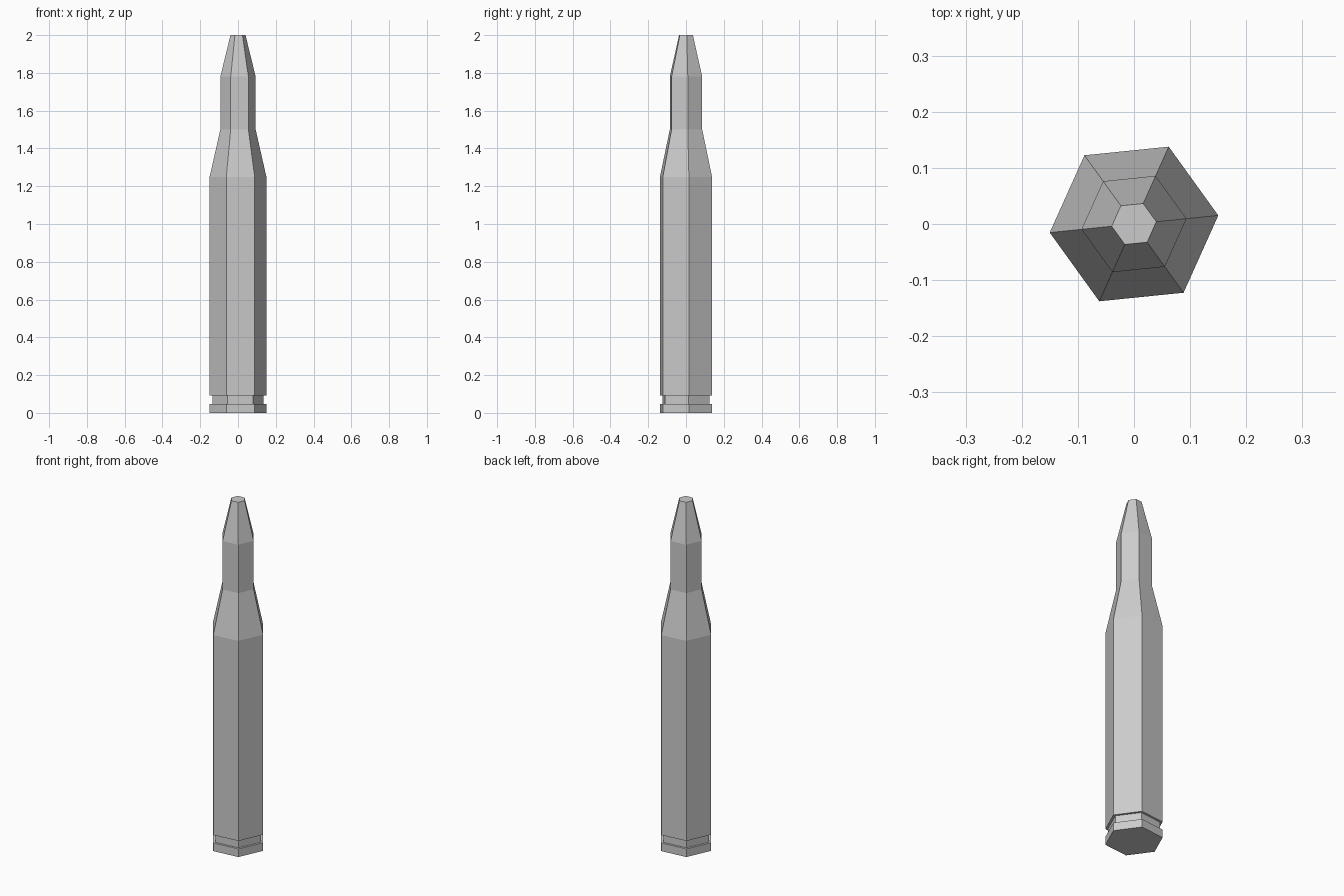
import bpy
import bmesh
from math import cos, sin, tau, radians

cube = bpy.data.objects.get("Cube")
if cube:
    bpy.data.objects.remove(cube, do_unlink=True)

SIDES = 6
TURN = radians(5.8)

grey = bpy.data.materials.new("plain_grey")
grey.use_nodes = True
colour = (0.6, 0.6, 0.6, 1)
grey.diffuse_color = colour
grey.node_tree.nodes["Principled BSDF"].inputs["Base Color"].default_value = colour


def lathe(name, profile, cap_bottom=False, cap_top=False):
    """Flat-sided solid from (radius, height) rings, bottom to top."""
    bm = bmesh.new()
    rings = []
    for r, z in profile:
        angles = [TURN + tau * i / SIDES for i in range(SIDES)]
        rings.append([bm.verts.new((r * cos(a), r * sin(a), z)) for a in angles])
    for low, high in zip(rings, rings[1:]):
        for i in range(SIDES):
            j = (i + 1) % SIDES
            bm.faces.new((low[i], low[j], high[j], high[i]))
    if cap_bottom:
        bm.faces.new(rings[0][::-1])
    if cap_top:
        bm.faces.new(rings[-1])
    mesh = bpy.data.meshes.new(name)
    bm.to_mesh(mesh)
    bm.free()
    mesh.materials.append(grey)
    obj = bpy.data.objects.new(name, mesh)
    bpy.context.collection.objects.link(obj)
    return obj


# Casing: rim, extractor groove, straight body and sloped shoulder
lathe("casing", [(0.151, 0), (0.151, 0.047), (0.137, 0.047), (0.137, 0.093),
                 (0.151, 0.093), (0.151, 1.25), (0.094, 1.5)], cap_bottom=True)

# Neck and tapered tip with a flat end
lathe("tip", [(0.094, 1.5), (0.094, 1.78), (0.04, 2)], cap_top=True)
